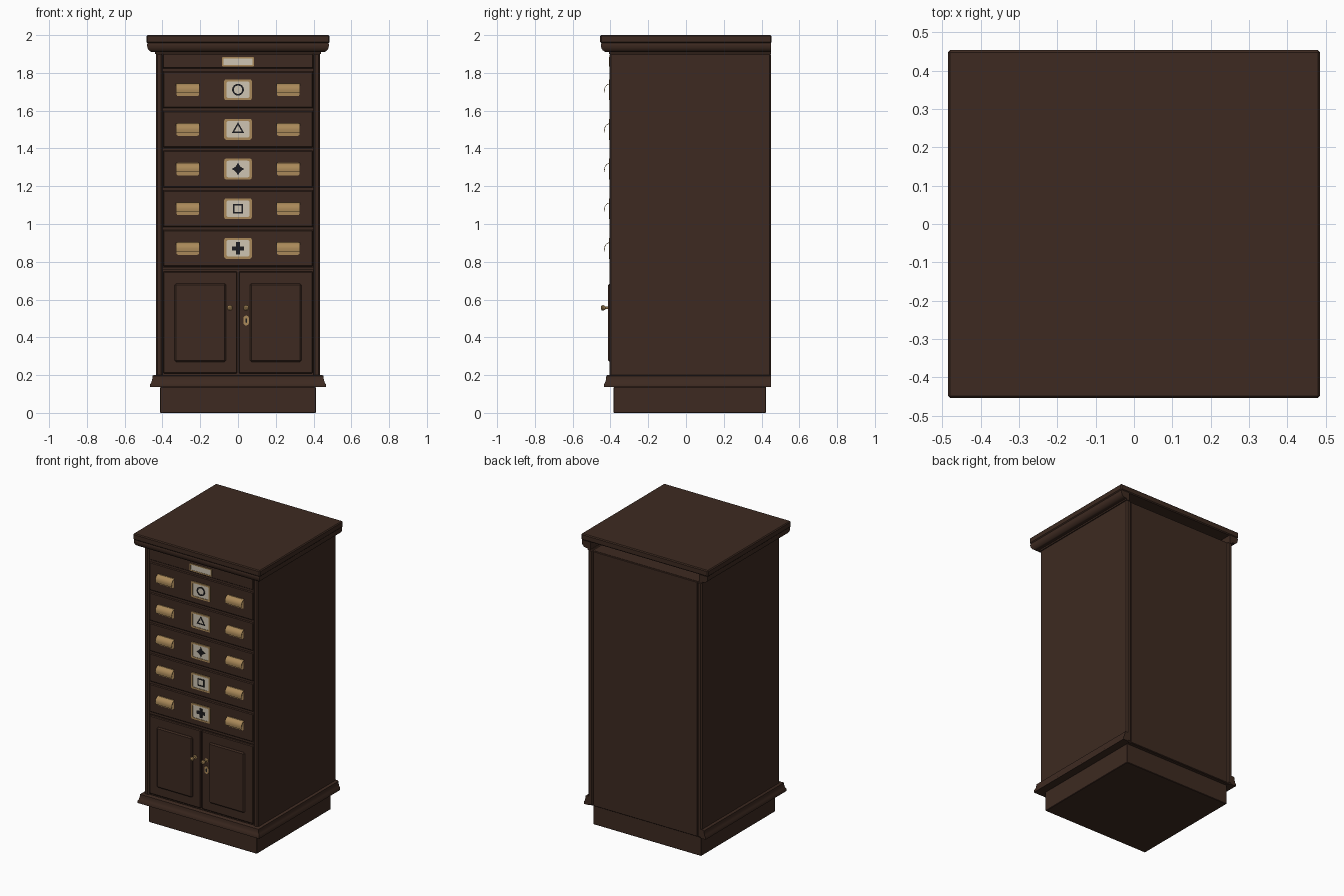
import bpy, bmesh
from math import sin, cos, pi, radians

if "Cube" in bpy.data.objects:
    bpy.data.objects.remove(bpy.data.objects["Cube"])


def material(name, rgb, rough=0.6):
    m = bpy.data.materials.new(name)
    m.use_nodes = True
    m.diffuse_color = (*rgb, 1)
    bsdf = m.node_tree.nodes["Principled BSDF"]
    bsdf.inputs["Base Color"].default_value = (*rgb, 1)
    bsdf.inputs["Roughness"].default_value = rough
    return m


WOOD = material("dark_wood", (0.047, 0.023, 0.015))
BRASS = material("brass", (0.40, 0.25, 0.10), 0.4)
CARD = material("card", (0.62, 0.56, 0.45))
INK = material("ink", (0.012, 0.012, 0.014))


def finish(name, bm, mat, bevel=0, segments=1, smooth=False):
    bmesh.ops.recalc_face_normals(bm, faces=bm.faces)
    mesh = bpy.data.meshes.new(name)
    bm.to_mesh(mesh)
    bm.free()
    mesh.materials.append(mat)
    ob = bpy.data.objects.new(name, mesh)
    bpy.context.collection.objects.link(ob)
    if bevel:
        mod = ob.modifiers.new("Bevel", "BEVEL")
        mod.width, mod.segments = bevel, segments
    if smooth:
        bpy.ops.object.select_all(action="DESELECT")
        ob.select_set(True)
        bpy.context.view_layer.objects.active = ob
        bpy.ops.object.shade_smooth_by_angle(angle=radians(35))
    return ob


def box(name, x, y, z, mat=WOOD, bevel=0.003):
    """Box from (min, max) ranges."""
    bm = bmesh.new()
    bmesh.ops.create_cube(bm, size=1)
    for v in bm.verts:
        v.co = [r[0] if c < 0 else r[1] for c, r in zip(v.co, (x, y, z))]
    return finish(name, bm, mat, bevel)


def loft(name, rings, mat, caps=True, closed=False, smooth=False):
    """Skin a list of closed vertex rings."""
    bm = bmesh.new()
    vs = [[bm.verts.new(p) for p in ring] for ring in rings]
    n = len(vs[0])
    pairs = list(zip(vs, vs[1:])) + ([(vs[-1], vs[0])] if closed else [])
    for a, b in pairs:
        for i in range(n):
            j = (i + 1) % n
            bm.faces.new((a[i], a[j], b[j], b[i]))
    if caps and not closed:
        bm.faces.new(vs[0])
        bm.faces.new(vs[-1])
    return finish(name, bm, mat, smooth=smooth)


def plate(name, outline, x, z, back, front, mat, hole=None):
    """Flat outline facing the front; with a hole it becomes a frame."""
    def ring(pts, y):
        return [(x + u, y, z + v) for u, v in pts]
    if hole:
        rings = [ring(outline, back), ring(outline, front), ring(hole, front), ring(hole, back)]
        return loft(name, rings, mat, closed=True)
    return loft(name, [ring(outline, back), ring(outline, front)], mat)


def polygon(n, r, turn=0):
    return [(r * cos(turn + 2 * pi * i / n), r * sin(turn + 2 * pi * i / n)) for i in range(n)]


def rounded(w, h, r, steps=4):
    pts = []
    for k, (sx, sz) in enumerate(((1, 1), (-1, 1), (-1, -1), (1, -1))):
        for i in range(steps + 1):
            a = pi / 2 * (k + i / steps)
            pts.append((sx * (w / 2 - r) + r * cos(a), sz * (h / 2 - r) + r * sin(a)))
    return pts


def moulding(name, profile):
    """Mitred moulding round the front and both sides, open at the back."""
    path = ((-1, 0), (-1, 1), (1, 1), (1, 0))
    rings = [[(sx * (HALF_W + o), FRONT - o if at_front else BACK, z) for o, z in profile]
             for sx, at_front in path]
    return loft(name, rings, WOOD, smooth=True)


HALF_W, FRONT, BACK = 0.435, -0.404, 0.45
FACE = FRONT + 0.002

# Plinth, carcass and top
box("plinth", (-0.412, 0.412), (-0.383, 0.423), (0, 0.138))
box("carcass_core", (-0.405, 0.405), (-0.385, 0.44), (0.138, 1.9), bevel=0)
for side, s in (("left", 1), ("right", -1)):
    xs = sorted((s * 0.4, s * HALF_W))
    box(side + "_side_panel", xs, (FRONT, BACK), (0.138, 1.905), bevel=0.008)
box("back_panel", (-0.398, 0.398), (0.42, 0.446), (0.14, 1.898))
box("top_board", (-0.485, 0.485), (-0.454, 0.453), (1.957, 2.0), bevel=0.006)

crown = [(-0.02, 1.957), (0.044, 1.957), (0.046, 1.95)]
crown += [(0.016 + 0.03 * cos(a), 1.945 - 0.035 * sin(a)) for a in (i * pi / 12 for i in range(7))]
crown += [(0.004, 1.91), (0.004, 1.9), (-0.02, 1.9)]
moulding("crown_moulding", crown)
moulding("base_moulding", [(-0.01, 0.138), (0.03, 0.138), (0.03, 0.152), (0.023, 0.163),
                           (0.019, 0.18), (0.018, 0.196), (0.012, 0.2), (-0.01, 0.2)])

# Front rails and name plate
box("top_rail", (-0.397, 0.397), (-0.39, FACE), (1.825, 1.9))
for i in range(6):
    z = 1.815 - 0.21 * i
    box(f"rail_{i + 1}", (-0.4, 0.4), (-0.39, -0.396), (z - 0.008, z + 0.008), bevel=0)
plate("name_card", rounded(0.155, 0.038, 0.002), 0, 1.859, FACE, FACE - 0.003, CARD)
plate("name_frame", rounded(0.168, 0.05, 0.004), 0, 1.859, FACE, FACE - 0.005, BRASS,
      rounded(0.152, 0.036, 0.002))

# Symbols on the drawer cards
SYMBOLS = (
    ("circle", polygon(32, 0.031), polygon(32, 0.022)),
    ("triangle", polygon(3, 0.038, pi / 2), polygon(3, 0.023, pi / 2)),
    ("star", [(0.037 * cos(a) ** 3, 0.037 * sin(a) ** 3)
              for a in (i * pi / 16 for i in range(32))], None),
    ("square", polygon(4, 0.037, pi / 4), polygon(4, 0.025, pi / 4)),
    ("plus", None, None),
)


def cup_pull(name, x, z):
    """Backplate with a curved hood that is open below and at both ends."""
    plate(name + "_backplate", rounded(0.118, 0.068, 0.008), x, z, FACE, FACE - 0.003, BRASS)

    def arc(d):
        pts = [(FACE - (0.031 - d) * sin(a), z - 0.002 + (0.034 - d) * cos(a))
               for a in (i * pi / 16 for i in range(9))]
        return pts + [(FACE - 0.03 + d, z - 0.016)]
    section = arc(0) + arc(0.003)[::-1]
    loft(name + "_hood", [[(x + s * 0.063, y, h) for y, h in section] for s in (-1, 1)],
         BRASS, smooth=True)


# Drawers
for i, (symbol, outer, inner) in enumerate(SYMBOLS):
    z = 1.711 - 0.21 * i
    name = f"drawer_{i + 1}"
    box(name + "_front", (-0.397, 0.397), (-0.38, FACE), (z - 0.097, z + 0.097), bevel=0.005)
    for side, s in (("left", 1), ("right", -1)):
        cup_pull(f"{name}_{side}_pull", s * 0.266, z)
    plate(name + "_card", rounded(0.13, 0.094, 0.008), 0, z, FACE, FACE - 0.003, CARD)
    plate(name + "_card_frame", rounded(0.146, 0.11, 0.01), 0, z, FACE, FACE - 0.006, BRASS,
          rounded(0.124, 0.088, 0.012))
    ink_y = (FACE - 0.002, FACE - 0.005)
    if outer:
        plate(f"{symbol}_symbol", outer, 0, z, *ink_y, INK, inner)
    else:
        for part, w, h in (("bar", 0.066, 0.022), ("post", 0.022, 0.066)):
            plate(f"{symbol}_symbol_{part}", rounded(w, h, 0.001, 1), 0, z, *ink_y, INK)

# Doors with raised panels and turned knobs
KNOB = ((0.013, 0), (0.013, 0.004), (0.006, 0.007), (0.006, 0.024), (0.012, 0.03),
        (0.015, 0.037), (0.013, 0.044), (0.006, 0.049))
for side, s in (("left", 1), ("right", -1)):
    box(side + "_door", sorted((s * 0.004, s * 0.397)), (-0.38, FACE), (0.209, 0.749), bevel=0.005)
    box(side + "_door_panel", sorted((s * 0.064, s * 0.335)), (-0.39, FACE - 0.01),
        (0.27, 0.686), bevel=0.008)
    rings = [[(s * 0.043 + u, FACE - d, 0.556 + v) for u, v in polygon(20, r)] for r, d in KNOB]
    loft(side + "_knob", rings, BRASS, smooth=True)

# Keyhole
plate("keyhole_plate", rounded(0.03, 0.052, 0.0149), 0.043, 0.489, FACE, FACE - 0.004, BRASS)
plate("keyhole_slot", rounded(0.009, 0.024, 0.004), 0.043, 0.489, FACE, FACE - 0.005, INK)
